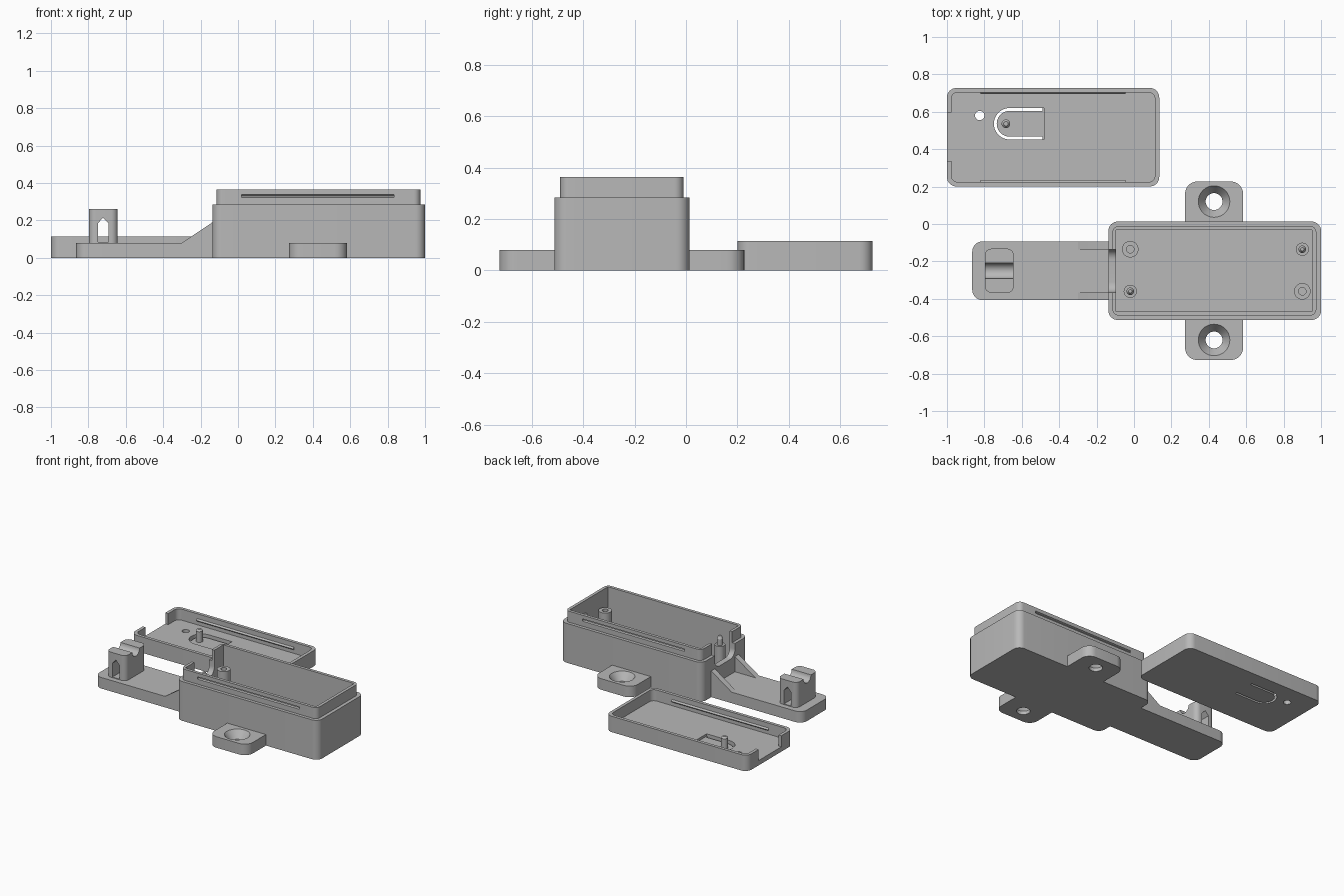
import bpy, bmesh
from math import cos, sin, pi, radians

old = bpy.data.objects.get("Cube")
if old:
    bpy.data.objects.remove(old, do_unlink=True)

grey = bpy.data.materials.new("plain grey")
grey.use_nodes = True
colour = (0.48, 0.48, 0.48, 1)
grey.diffuse_color = colour
grey.node_tree.nodes["Principled BSDF"].inputs["Base Color"].default_value = colour


def rounded(x0, x1, y0, y1, left=0, right=None):
    """Rectangle outline with one corner radius at each x end."""
    right = left if right is None else right
    points = []
    corners = ((x1, y1, right, -1, -1), (x0, y1, left, 1, -1),
               (x0, y0, left, 1, 1), (x1, y0, right, -1, 1))
    for i, (x, y, r, sx, sy) in enumerate(corners):
        steps = 8 if r else 0
        for k in range(steps + 1):
            a = (i + k / max(steps, 1)) * pi / 2
            points.append((x + sx * r + r * cos(a), y + sy * r + r * sin(a)))
    return points


def prism(name, outline, lo, hi, axis="z"):
    """Extrude an outline along an axis."""
    place = {"x": lambda a, b, h: (h, a, b),
             "y": lambda a, b, h: (a, h, b),
             "z": lambda a, b, h: (a, b, h)}[axis]
    bm = bmesh.new()
    low = [bm.verts.new(place(a, b, lo)) for a, b in outline]
    high = [bm.verts.new(place(a, b, hi)) for a, b in outline]
    bm.faces.new(low)
    bm.faces.new(high)
    n = len(outline)
    for i in range(n):
        j = (i + 1) % n
        bm.faces.new((low[i], low[j], high[j], high[i]))
    return finish(name, bm)


def turned(name, x, y, z0, z1, r0, r1=None):
    """Upright cylinder or cone."""
    bm = bmesh.new()
    bmesh.ops.create_cone(bm, cap_ends=True, segments=40, radius1=r0,
                          radius2=r0 if r1 is None else r1, depth=z1 - z0)
    bmesh.ops.translate(bm, verts=bm.verts, vec=(x, y, (z0 + z1) / 2))
    return finish(name, bm)


def finish(name, bm):
    bmesh.ops.recalc_face_normals(bm, faces=bm.faces)
    mesh = bpy.data.meshes.new(name)
    bm.to_mesh(mesh)
    bm.free()
    mesh.materials.append(grey)
    obj = bpy.data.objects.new(name, mesh)
    bpy.context.collection.objects.link(obj)
    return obj


def combine(obj, others, operation="DIFFERENCE"):
    for other in others:
        mod = obj.modifiers.new("cut", "BOOLEAN")
        mod.operation = operation
        mod.solver = "EXACT"
        mod.object = other
        bpy.context.view_layer.objects.active = obj
        bpy.ops.object.modifier_apply(modifier=mod.name)
        bpy.data.objects.remove(other, do_unlink=True)
    return obj


MID = -0.25          # centre line of the case
FLOOR = 0.035

# Case body with a stepped lip, open cavity and cable notch
case = prism("case_body", rounded(-0.137, 1, MID - 0.263, MID + 0.263, 0.05), 0, 0.285)
lip = prism("lip", rounded(-0.115, 0.975, MID - 0.24, MID + 0.24, 0.035), 0.2, 0.365)
combine(case, [lip], "UNION")
notch = prism("notch", rounded(MID - 0.115, MID + 0.115, 0.19, 0.6, 0.055), -0.3, -0.05, "x")
cavity = prism("cavity", rounded(-0.095, 0.953, MID - 0.218, MID + 0.218), FLOOR, 0.5)
combine(case, [cavity, notch])
for s in (-1, 1):
    snap = [(MID + s * 0.25, 0.318), (MID + s * 0.228, 0.326),
            (MID + s * 0.228, 0.334), (MID + s * 0.25, 0.342)]
    combine(case, [prism("snap_groove", snap, 0.02, 0.835, "x")])

# Countersunk mounting ears
for s, side in ((-1, "front"), (1, "back")):
    inner, outer = sorted((MID + s * 0.25, MID + s * 0.477))
    ear = prism(side + "_mounting_ear", rounded(0.273, 0.583, inner, outer, 0.065), 0, 0.08)
    # square off the rounded corners that meet the case
    root = sorted((MID + s * 0.25, MID + s * 0.38))
    combine(ear, [prism("root", rounded(0.273, 0.583, *root), 0, 0.08)], "UNION")
    y = MID + s * 0.37
    combine(ear, [turned("hole", 0.428, y, -0.1, 0.2, 0.045),
                  turned("sink", 0.428, y, 0.025, 0.081, 0.045, 0.085)])

# Board supports: two open bosses and two with locating pins
for x, y, pin in ((-0.02, -0.135, False), (0.9, -0.36, False),
                  (-0.02, -0.36, True), (0.9, -0.135, True)):
    if pin:
        turned("pin_boss", x, y, 0.03, 0.25, 0.035)
        turned("locating_pin", x, y, 0.24, 0.295, 0.02)
        turned("pin_tip", x, y, 0.295, 0.315, 0.02, 0.009)
    else:
        boss = turned("screw_boss", x, y, 0.03, 0.25, 0.044)
        combine(boss, [turned("bore", x, y, 0.06, 0.4, 0.02)])

# Cable tray with gussets
prism("cable_tray", rounded(-0.865, -0.12, MID - 0.157, MID + 0.157, 0.055, 0), 0, 0.08)
for s, side in ((-1, "front"), (1, "back")):
    lo, hi = sorted((MID + s * 0.115, MID + s * 0.157))
    prism(side + "_gusset", [(-0.3, 0.08), (-0.3, 0.07), (-0.125, 0.07),
                             (-0.125, 0.195), (-0.137, 0.19)], lo, hi, "y")

# Cable saddle with a groove on top and a tie slot through it
saddle = prism("cable_saddle", rounded(-0.797, -0.643, MID - 0.118, MID + 0.118, 0.035), 0.07, 0.262)
groove = prism("groove", [(MID + 0.042 * cos(k * pi / 12), 0.262 + 0.042 * sin(k * pi / 12))
                          for k in range(24)], -1, -0.5, "x")
tie_slot = prism("tie_slot", [(-0.749, 0.085), (-0.693, 0.085), (-0.693, 0.185),
                              (-0.721, 0.215), (-0.749, 0.185)], -0.5, 0, "y")
combine(saddle, [groove, tie_slot])

# Lid lying upside down, with a cable notch in its end wall
LID = 0.464
lid = prism("lid", rounded(-1, 0.135, LID - 0.263, LID + 0.263, 0.05), 0, 0.115)
combine(lid, [
    prism("hollow", rounded(-0.977, 0.112, LID - 0.24, LID + 0.24, 0.035), FLOOR, 0.3),
    prism("end_notch", rounded(-1.1, -0.95, LID - 0.127, LID + 0.132), FLOOR, 0.3),
    turned("lamp_hole", -0.825, 0.58, -0.1, 0.2, 0.025)])

# Press button: thinned tongue freed by a U-shaped slit
TONGUE = 0.536


def tongue(x1, r):
    arc = [(-0.665 + r * cos(a), TONGUE + r * sin(a))
           for a in (pi / 2 + k * pi / 20 for k in range(21))]
    return arc + [(x1, TONGUE - r), (x1, TONGUE + r)]


combine(lid, [prism("pocket", tongue(-0.482, 0.084), 0.018, 0.2)])
slit = prism("slit", tongue(-0.49, 0.084), -0.1, 0.1)
combine(slit, [prism("slit_core", tongue(-0.4, 0.069), -0.2, 0.2)])
combine(lid, [slit])
turned("button_pin", -0.685, TONGUE, 0.01, 0.095, 0.023)
turned("button_pin_tip", -0.685, TONGUE, 0.095, 0.107, 0.023, 0.012)

# Snap ridges on the inner lid walls
for s, side in ((-1, "front"), (1, "back")):
    y = LID + s * 0.24
    prism(side + "_snap_ridge", [(y + s * 0.005, 0.06), (y, 0.06), (y - s * 0.01, 0.07),
                                 (y, 0.08), (y + s * 0.005, 0.08)], -0.82, -0.045, "x")

# Smooth the round parts while keeping edges sharp
for obj in bpy.context.view_layer.objects:
    obj.select_set(obj.type == "MESH" and grey.name in obj.data.materials)
bpy.context.view_layer.objects.active = lid
bpy.ops.object.shade_smooth_by_angle(angle=radians(30))
